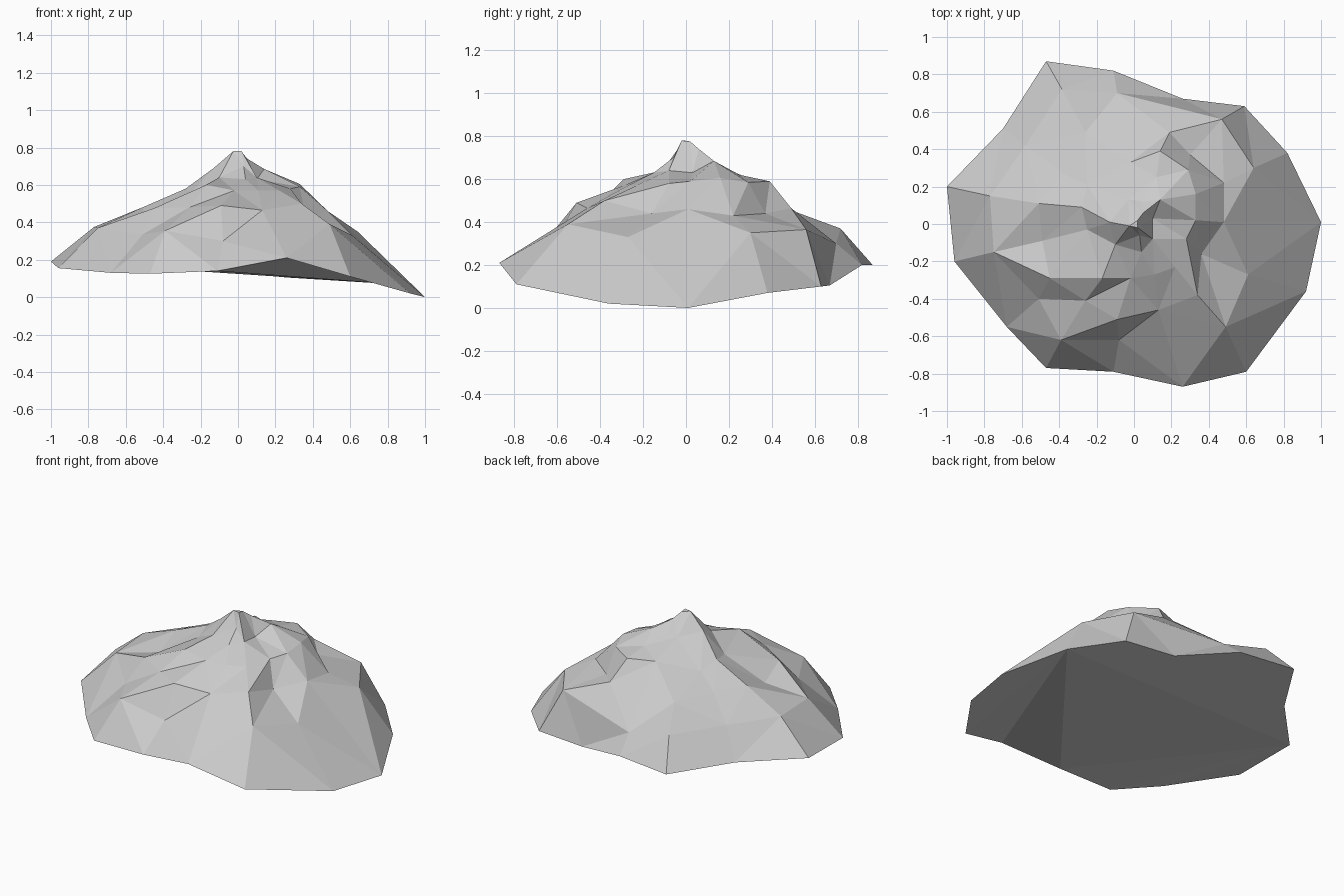
import bpy, bmesh
from mathutils import Vector
from mathutils.geometry import delaunay_2d_cdt

points, creases = [], []


def ridge(*pts, closed=False):
    """Add a crease line over the terrain as (x, y, z) points."""
    first = len(points)
    points.extend(Vector(p) for p in pts)
    n = len(pts)
    creases.extend((first + i, first + i + 1) for i in range(n - 1))
    if closed:
        creases.append((first + n - 1, first))


# irregular foot of the mountain
ridge((1, .01, 0), (.82, .38, .07), (.59, .63, .1), (.26, .67, .105), (-.11, .82, .2),
      (-.47, .87, .2), (-.7, .51, .2), (-1, .2, .19), (-.96, -.2, .155), (-.68, -.55, .13),
      (-.47, -.77, .125), (-.11, -.79, .14), (.26, -.87, .21), (.6, -.79, .11),
      (.92, -.36, .02), closed=True)
foot = len(points)

# summit with short spurs
ridge((-.025, -.01, .78), (.02, -.02, .78), (.02, .02, .775), closed=True)
ridge((-.13, .01, .69), (-.25, -.03, .56))
ridge((.03, -.06, .7), (.04, -.15, .63))
ridge((.1, -.08, .64), (.11, -.27, .57))
ridge((.05, .06, .74), (.14, .13, .685))
# hollow behind the summit and its raised rim
ridge((.1, .03, .63), (.33, .02, .59), (.33, .16, .605), (.29, .29, .585),
      (.14, .39, .59), (-.02, .33, .59), (-.03, .13, .67), (.04, .12, .68))
ridge((.12, .25, .62))
# shelf below the rim
ridge((.19, .49, .465), (.3, .37, .44), (.48, .22, .43), (.48, .01, .46))
ridge((-.09, .7, .3), (.47, .56, .365), (.64, .3, .35))
# back left spur, running from the foot
ridge((-.47, .87, .2), (-.385, .72, .37), (-.26, .49, .455), (-.25, .21, .545))
ridge((-.58, .42, .37), (-.38, .27, .47))
# left spur
ridge((-.77, .15, .375), (-.51, .11, .48), (-.28, .09, .58))
ridge((-.49, -.09, .42))
# front left step, upper and lower edge
ridge((-.75, -.15, .37), (-.45, -.29, .475), (-.17, -.29, .6), (-.1, -.11, .64))
ridge((-.51, -.4, .335), (-.26, -.41, .48), (-.02, -.29, .57))
# front overhang, upper and lower edge
ridge((-.39, -.62, .355), (-.09, -.51, .49), (.13, -.46, .465), (-.08, -.62, .3))
# front right spur and gully
ridge((.22, -.23, .57), (.34, -.38, .5), (.49, -.55, .39), (.61, -.27, .33))
ridge((.28, -.08, .58), (.34, -.38, .5))
ridge((.48, .01, .46), (.36, -.16, .44), (.49, -.55, .39))

# triangulate the creases into a faceted hill
verts, _, faces, origins, _, _ = delaunay_2d_cdt(
    [p.to_2d() for p in points], creases, [list(range(foot))], 1, 1e-5)
bm = bmesh.new()
new_index = {}
bvs = []
for i, (v, src) in enumerate(zip(verts, origins)):
    z = points[src[0]].z if src else .4
    bvs.append(bm.verts.new((v.x, v.y, z)))
    for s in src:
        new_index[s] = i
for f in faces:
    bm.faces.new([bvs[i] for i in f])


# closed underside: back panel, centre triangle, then fans to the left and right
def base(*ids):
    bm.faces.new([bvs[new_index[i]] for i in reversed(ids)])


base(*range(1, 8))
base(1, 7, 11)
for a in range(8, 11):
    base(7, a, a + 1)
for a in range(11, 14):
    base(1, a, a + 1)
base(1, 14, 0)
bmesh.ops.recalc_face_normals(bm, faces=bm.faces)

mesh = bpy.data.meshes.new("mountain")
bm.to_mesh(mesh)
bm.free()
bpy.context.collection.objects.link(bpy.data.objects.new("mountain", mesh))
